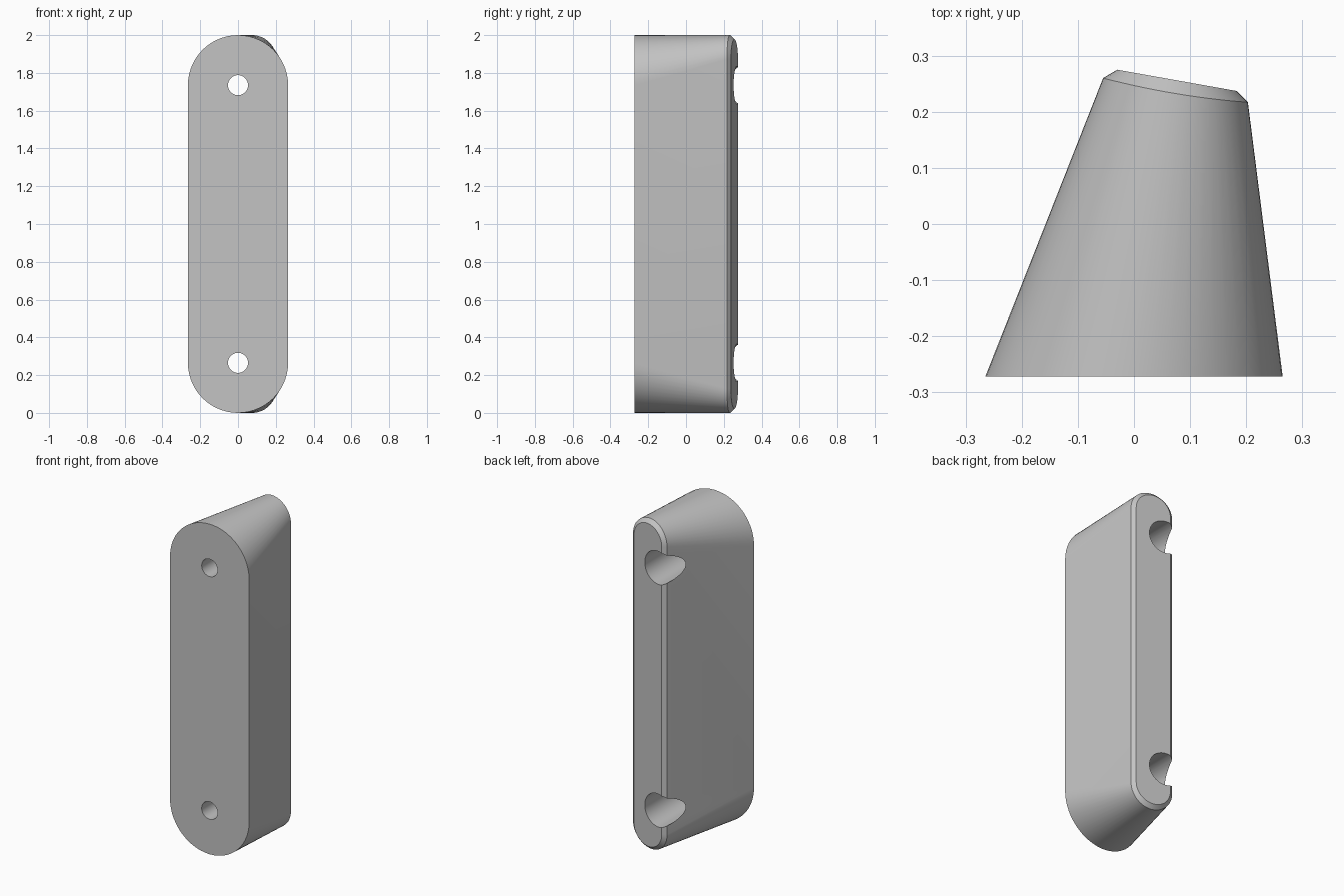
import bpy
import bmesh
from math import sin, cos, pi, radians

if "Cube" in bpy.data.objects:
    bpy.data.objects.remove(bpy.data.objects["Cube"], do_unlink=True)

grey = bpy.data.materials.new("light_grey")
grey.use_nodes = True
grey.diffuse_color = (0.55, 0.55, 0.55, 1)
grey.node_tree.nodes["Principled BSDF"].inputs["Base Color"].default_value = (0.55, 0.55, 0.55, 1)

ARC = 28                   # segments in each rounded end
HOLES = (0.265, 1.735)     # heights of the screw holes


def stadium(bm, x, y, radius, z_low, z_high, slope=0, sag=0):
    """Ring of vertices: an upright slot shape, optionally tilted across x."""
    ring = []
    for start, z_mid in ((0, z_high - radius), (pi, z_low + radius)):
        for i in range(ARC + 1):
            t = start + pi * i / ARC
            ring.append(bm.verts.new((x + radius * cos(t),
                                      y + slope * radius * cos(t) - sag * sin(t) ** 2,
                                      z_mid + radius * sin(t))))
    return ring


# Tapered body: front outline, tilted back outline, chamfered back face
bm = bmesh.new()
rings = [
    stadium(bm, 0, -0.272, 0.265, 0, 2),
    stadium(bm, 0.074, 0.2385, 0.129, 0, 2, slope=-0.167, sag=0.006),
    stadium(bm, 0.0765, 0.256, 0.1065, 0.0225, 1.9775, slope=-0.178),
]
for a, b in zip(rings, rings[1:]):
    for i in range(len(a)):
        j = (i + 1) % len(a)
        bm.faces.new((a[i], a[j], b[j], b[i]))
bm.faces.new(rings[0])
bm.faces.new(rings[-1])
bmesh.ops.recalc_face_normals(bm, faces=bm.faces)
mesh = bpy.data.meshes.new("tapered_foot")
bm.to_mesh(mesh)
bm.free()
body = bpy.data.objects.new("tapered_foot", mesh)
bpy.context.collection.objects.link(body)
mesh.materials.append(grey)
bpy.context.view_layer.objects.active = body


def bore(z, radius, y_front, y_back):
    """Cut a round hole along y."""
    bpy.ops.mesh.primitive_cylinder_add(
        vertices=48, radius=radius, depth=y_back - y_front,
        location=(0, (y_front + y_back) / 2, z), rotation=(pi / 2, 0, 0))
    cutter = bpy.context.object
    cutter.name = "hole_cutter"
    cutter.hide_render = True
    cutter.data.materials.append(grey)
    bpy.context.view_layer.objects.active = body
    mod = body.modifiers.new("hole", "BOOLEAN")
    mod.operation = "DIFFERENCE"
    mod.solver = "EXACT"
    mod.object = cutter
    bpy.ops.object.modifier_apply(modifier=mod.name)
    bpy.data.objects.remove(cutter, do_unlink=True)


# Screw holes with wide counterbores from the back
for z in HOLES:
    bore(z, 0.1, -0.12, 0.4)
    bore(z, 0.053, -0.4, 0.35)

bpy.ops.object.select_all(action="DESELECT")
body.select_set(True)
bpy.context.view_layer.objects.active = body
bpy.ops.object.shade_smooth_by_angle(angle=radians(25))
